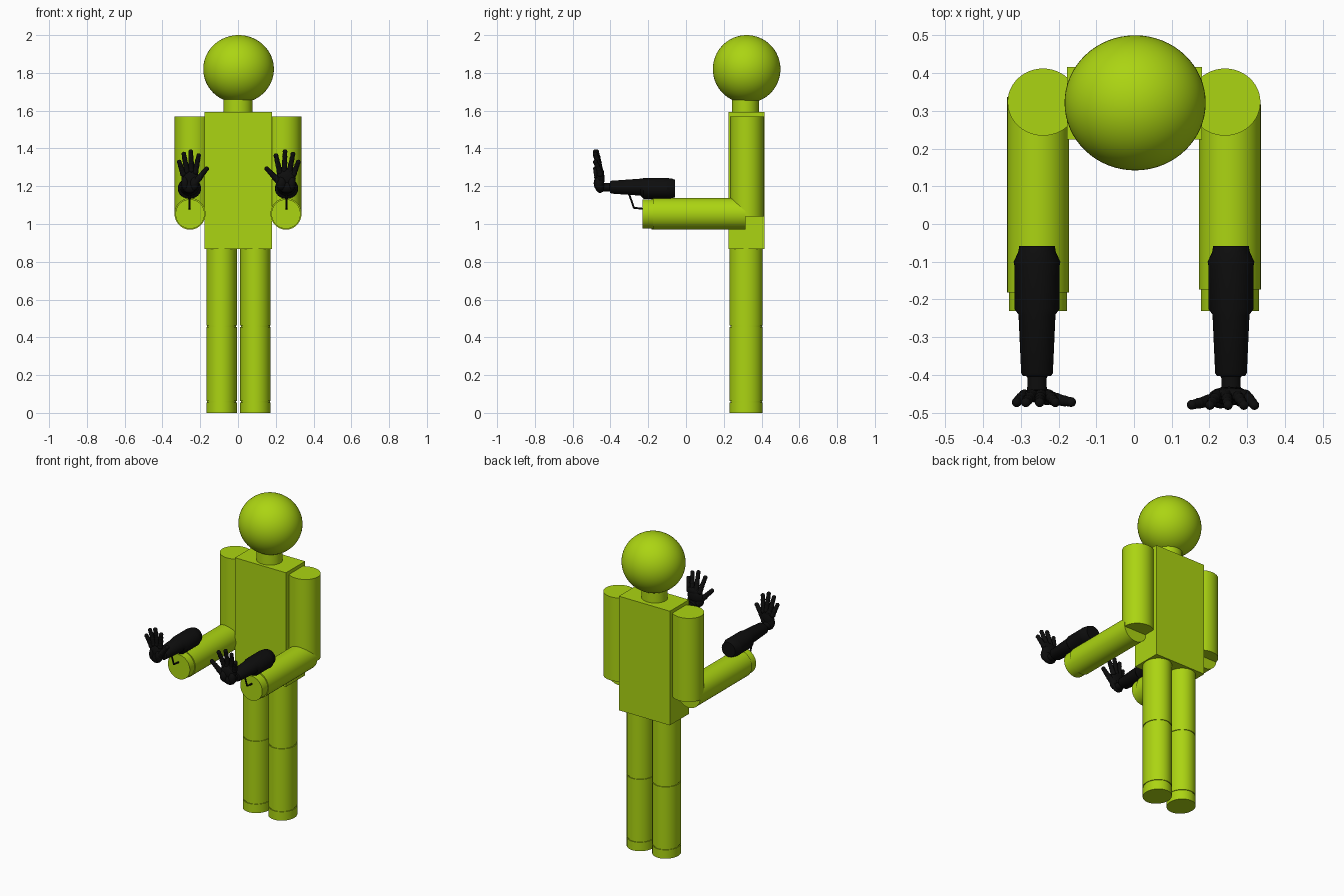
import bpy, bmesh, math
from mathutils import Vector, Matrix

cube = bpy.data.objects.get("Cube")
if cube:
    bpy.data.objects.remove(cube, do_unlink=True)


def material(name, rgb, rough):
    m = bpy.data.materials.new(name)
    m.use_nodes = True
    m.diffuse_color = (*rgb, 1)
    bsdf = m.node_tree.nodes["Principled BSDF"]
    bsdf.inputs["Base Color"].default_value = (*rgb, 1)
    bsdf.inputs["Roughness"].default_value = rough
    return m


LIME = material("lime green", (0.41, 0.66, 0.006), 0.6)
BLACK = material("black", (0.004, 0.004, 0.004), 0.6)


def finish(bm, name, mat, smooth=True):
    bmesh.ops.recalc_face_normals(bm, faces=bm.faces)
    me = bpy.data.meshes.new(name)
    bm.to_mesh(me)
    bm.free()
    me.materials.append(mat)
    ob = bpy.data.objects.new(name, me)
    bpy.context.collection.objects.link(ob)
    if smooth:
        bpy.ops.object.select_all(action='DESELECT')
        ob.select_set(True)
        bpy.context.view_layer.objects.active = ob
        bpy.ops.object.shade_smooth_by_angle(angle=math.radians(35))
    return ob


def loft(name, mat, axis, stations, segs=48):
    """Skin ellipses (centre, radius x, other radius) along the y or z axis."""
    bm = bmesh.new()
    rings = []
    for c, rx, ro in stations:
        ring = []
        for i in range(segs):
            a = 2 * math.pi * i / segs
            o = Vector((rx * math.cos(a), 0, ro * math.sin(a)))
            if axis == 'z':
                o = Vector((o.x, o.z, 0))
            ring.append(bm.verts.new(Vector(c) + o))
        rings.append(ring)
    for a, b in zip(rings, rings[1:]):
        for i in range(segs):
            j = (i + 1) % segs
            bm.faces.new((a[i], a[j], b[j], b[i]))
    bm.faces.new(rings[0])
    bm.faces.new(rings[-1])
    return finish(bm, name, mat)


def ball(bm, c, r, segs=16):
    bmesh.ops.create_uvsphere(bm, u_segments=segs, v_segments=segs // 2, radius=1,
                              matrix=Matrix.Translation(c) @ Matrix.Diagonal((*r, 1)))


def limb(bm, points, radii, swell=1.0):
    """Chain of tapered segments with round joints."""
    pts = [Vector(p) for p in points]
    for p, r in zip(pts, radii):
        ball(bm, p, (r * swell,) * 3)
    for p, q, r, s in zip(pts, pts[1:], radii, radii[1:]):
        d = q - p
        m = Matrix.Translation((p + q) / 2) @ d.to_track_quat('Z', 'Y').to_matrix().to_4x4()
        bmesh.ops.create_cone(bm, cap_ends=True, segments=16, radius1=r, radius2=s,
                              depth=d.length, matrix=m)


# Head, neck and torso
bm = bmesh.new()
ball(bm, (0.003, 0.321, 1.82), (0.187, 0.179, 0.18), 64)
finish(bm, "head", LIME)
loft("neck", LIME, 'z', [((0, 0.315, z), 0.077, 0.072) for z in (1.58, 1.68)])
bm = bmesh.new()
bmesh.ops.create_cube(bm, size=1, matrix=Matrix.Translation((0.001, 0.32, 1.23))
                      @ Matrix.Diagonal((0.358, 0.192, 0.724, 1)))
finish(bm, "torso", LIME, False)

# Legs, with narrow seams at knee and ankle
for side, x in (("left", 0.092), ("right", -0.087)):
    for part, z0, z1, r in (("thigh", 0.462, 0.869, 1), ("knee", 0.452, 0.464, 0.95),
                            ("shin", 0.063, 0.455, 1), ("ankle", 0.053, 0.065, 0.95),
                            ("foot", 0, 0.056, 1)):
        loft(f"{side}_{part}", LIME, 'z',
             [((x, 0.318, z), 0.081 * r, 0.088 * r) for z in (z0, z1)])

# Arms, gauntlets and hands: one side at a time
for side, s, elbow_y, cuff_y, spread, flat in (("left", 1, 0.316, -0.174, 1.0, 1.0),
                                               ("right", -1, 0.337, -0.182, 0.87, 0.7)):
    ax, fx, gx = s * 0.241, s * 0.254, s * 0.257
    loft(side + "_upper_arm", LIME, 'z',
         [((ax, 0.323, z), 0.094, 0.089) for z in (1.04, 1.57)])
    loft(side + "_forearm", LIME, 'y',
         [((fx, y, 1.054), 0.082, 0.084) for y in (elbow_y, cuff_y)])
    loft(side + "_wrist_stump", LIME, 'y',
         [((fx, y, 1.053), 0.077, 0.078) for y in (cuff_y + 0.02, -0.23)])

    # Gauntlet sleeve: thick cuff, step, tapered sleeve, narrow wrist
    profile = [(-0.058, 0.047, 0.046), (-0.075, 0.05, 0.053), (-0.1, 0.062, 0.055),
               (-0.11, 0.06, 0.055), (-0.225, 0.06, 0.055), (-0.24, 0.049, 0.045),
               (-0.395, 0.042, 0.034), (-0.402, 0.038, 0.03), (-0.404, 0.026, 0.022),
               (-0.425, 0.025, 0.022), (-0.45, 0.028, 0.022)]
    loft(side + "_gauntlet", BLACK, 'y',
         [((gx, y, 1.188 if y > -0.23 else 1.195), rx, rz) for y, rx, rz in profile], 32)

    # Palm facing forward, rounded
    def at(dx, dy, z):
        return (gx + s * dx * spread, -0.455 + dy * flat, z)

    bm = bmesh.new()
    ball(bm, at(0, 0, 1.2), (0.046 * spread, 0.026 * flat, 0.036))
    ball(bm, at(-0.005, 0, 1.24), (0.054 * spread, 0.024 * flat, 0.05))
    ball(bm, at(-0.028, -0.008, 1.215), (0.028 * spread, 0.026 * flat, 0.038))
    ball(bm, at(0.027, -0.006, 1.215), (0.022 * spread, 0.024 * flat, 0.038))
    ball(bm, at(0.002, 0.002, 1.27), (0.052 * spread, 0.019 * flat, 0.026))
    finish(bm, side + "_palm", BLACK)

    # Fingers: base and tip offsets from the palm centre
    fingers = (("index", -0.036, 1.275, -0.056, 1.362), ("middle", -0.012, 1.285, -0.008, 1.383),
               ("ring", 0.016, 1.28, 0.034, 1.37), ("little", 0.038, 1.265, 0.062, 1.328))
    for name, bx, bz, tx, tz in fingers:
        bm = bmesh.new()
        pts = [at(bx + (tx - bx) * t, dy, bz + (tz - bz) * t)
               for t, dy in ((0, 0), (0.4, -0.008), (0.72, -0.017), (1, -0.025))]
        limb(bm, pts, (0.015, 0.0135, 0.0125, 0.0115), 1.1)
        finish(bm, f"{side}_{name}_finger", BLACK)
    bm = bmesh.new()
    limb(bm, [at(-0.03, -0.005, 1.215), at(-0.06, -0.014, 1.245),
              at(-0.085, -0.02, 1.272), at(-0.104, -0.024, 1.292)],
         (0.02, 0.016, 0.0135, 0.012), 1.08)
    finish(bm, side + "_thumb", BLACK)

    # Thin bent rod linking the sleeve to the stump
    bm = bmesh.new()
    limb(bm, [(gx, -0.3, 1.155), (gx, -0.276, 1.086), (gx, -0.225, 1.08)], (0.005,) * 3)
    finish(bm, side + "_link_rod", BLACK)
